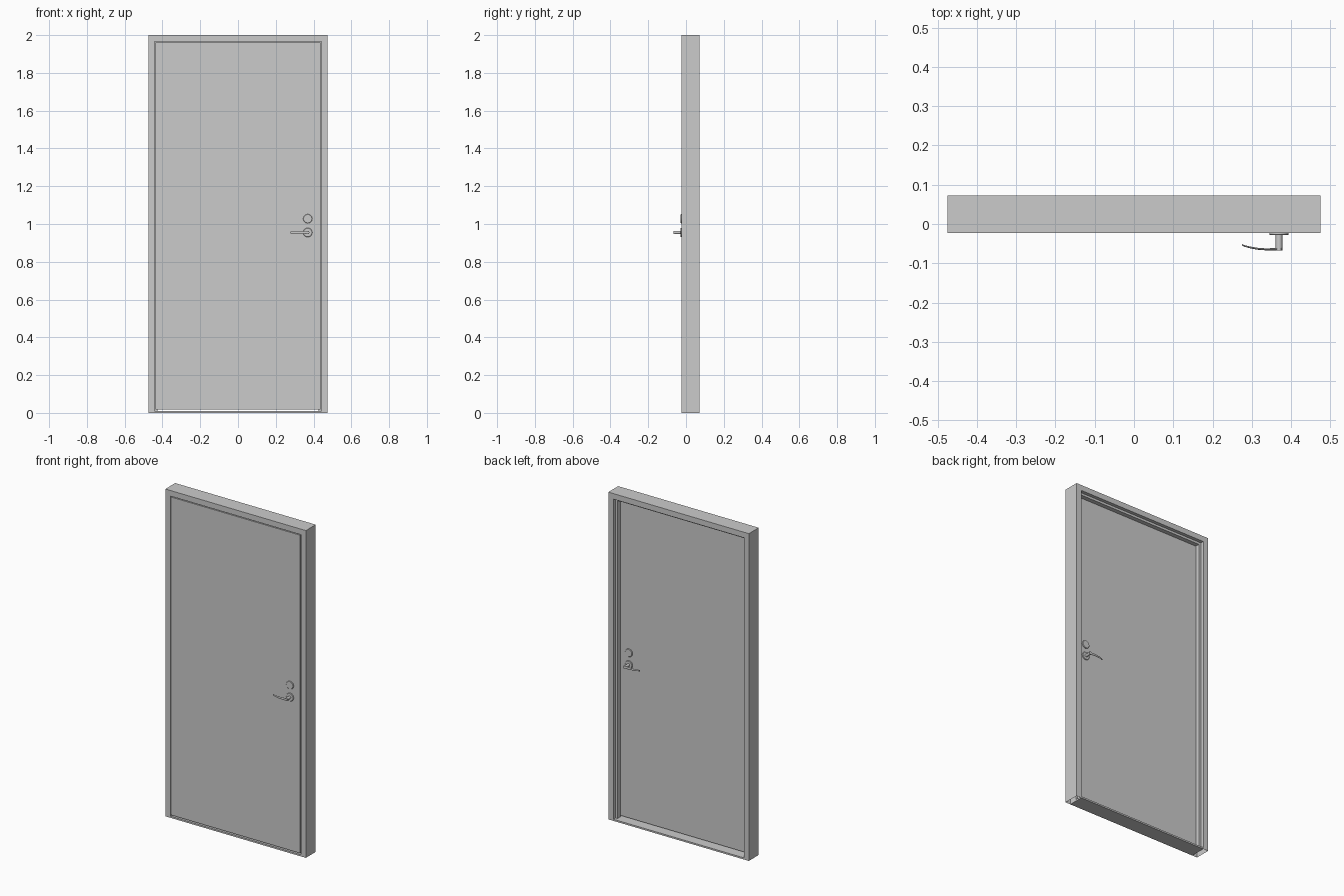
import bpy, bmesh, math
from mathutils import Matrix, Vector

if "Cube" in bpy.data.objects:
    bpy.data.objects.remove(bpy.data.objects["Cube"])


def make_object(name, bm, smooth=False):
    bmesh.ops.recalc_face_normals(bm, faces=bm.faces)
    me = bpy.data.meshes.new(name)
    bm.to_mesh(me)
    bm.free()
    ob = bpy.data.objects.new(name, me)
    bpy.context.collection.objects.link(ob)
    if smooth:
        bpy.ops.object.select_all(action='DESELECT')
        ob.select_set(True)
        bpy.context.view_layer.objects.active = ob
        bpy.ops.object.shade_smooth_by_angle(angle=math.radians(35))
    return ob


def skin(name, rings, caps=True, smooth=False):
    """Join successive closed rings of points into a tube."""
    bm = bmesh.new()
    rows = [[bm.verts.new(p) for p in ring] for ring in rings]
    n = len(rows[0])
    for a, b in zip(rows, rows[1:]):
        for i in range(n):
            j = (i + 1) % n
            bm.faces.new((a[i], a[j], b[j], b[i]))
    if caps:
        bm.faces.new(rows[0])
        bm.faces.new(rows[-1])
    return make_object(name, bm, smooth)


def box(name, lo, hi):
    bm = bmesh.new()
    lo, hi = Vector(lo), Vector(hi)
    bmesh.ops.create_cube(bm, size=1, matrix=Matrix.Translation((lo + hi) / 2)
                          @ Matrix.Diagonal((*(hi - lo), 1)))
    return make_object(name, bm)


def disc(name, x, z, profile, side, sides):
    """Turned part on the door face: profile is (radius, distance from y=0)."""
    rings = [[(x + r * math.cos(2 * math.pi * i / sides), side * d,
               z + r * math.sin(2 * math.pi * i / sides))
              for i in range(sides)] for r, d in profile]
    return skin(name, rings, smooth=True)


# Hollow frame: double-rabbet section (inset from outside, y), mitred round the opening
W, H = 0.475, 2.0
section = [(0, -0.023), (0.034, -0.023), (0.034, 0.024), (0.048, 0.024),
           (0.048, 0.051), (0.034, 0.051), (0.034, 0.072), (0, 0.072)]
corners = [(-1, 0), (-1, 1), (1, 1), (1, 0)]
skin("door_frame", [[(s * (W - d), y, top * (H - d)) for d, y in section]
                    for s, top in corners], caps=False)

# Threshold and door leaf
box("threshold", (-0.441, -0.023, 0), (0.441, 0.072, 0.01))
box("door_leaf", (-0.436, -0.0225, 0.018), (0.436, 0.0225, 1.961))

# Lock hardware, mirrored on both faces
HX, HZ = 0.369, 0.955
lever_path = [(0.377, 0.0635, 0.0035, 0.008), (0.355, 0.0645, 0.003, 0.007),
              (0.335, 0.0645, 0.0025, 0.006), (0.315, 0.063, 0.0025, 0.0055),
              (0.295, 0.0595, 0.0022, 0.005), (0.282, 0.056, 0.002, 0.0045),
              (0.275, 0.053, 0.0018, 0.004)]
for side, label in ((-1, "front"), (1, "back")):
    plate = [(0.0245, 0.0225), (0.0245, 0.0265), (0.0225, 0.0285)]
    disc(label + "_handle_rose", HX, HZ, plate, side, 16)
    disc(label + "_lock_rose", HX, 1.028, plate, side, 12)
    disc(label + "_handle_stem", HX, HZ,
         [(0.0085, 0.028), (0.0085, 0.067)], side, 16)
    rings = []
    for x, y, t, h in lever_path:
        rings.append([(x, side * (y + t * math.cos(a)), HZ + h * math.sin(a))
                      for a in (2 * math.pi * i / 10 for i in range(10))])
    skin(label + "_lever", rings, smooth=True)
